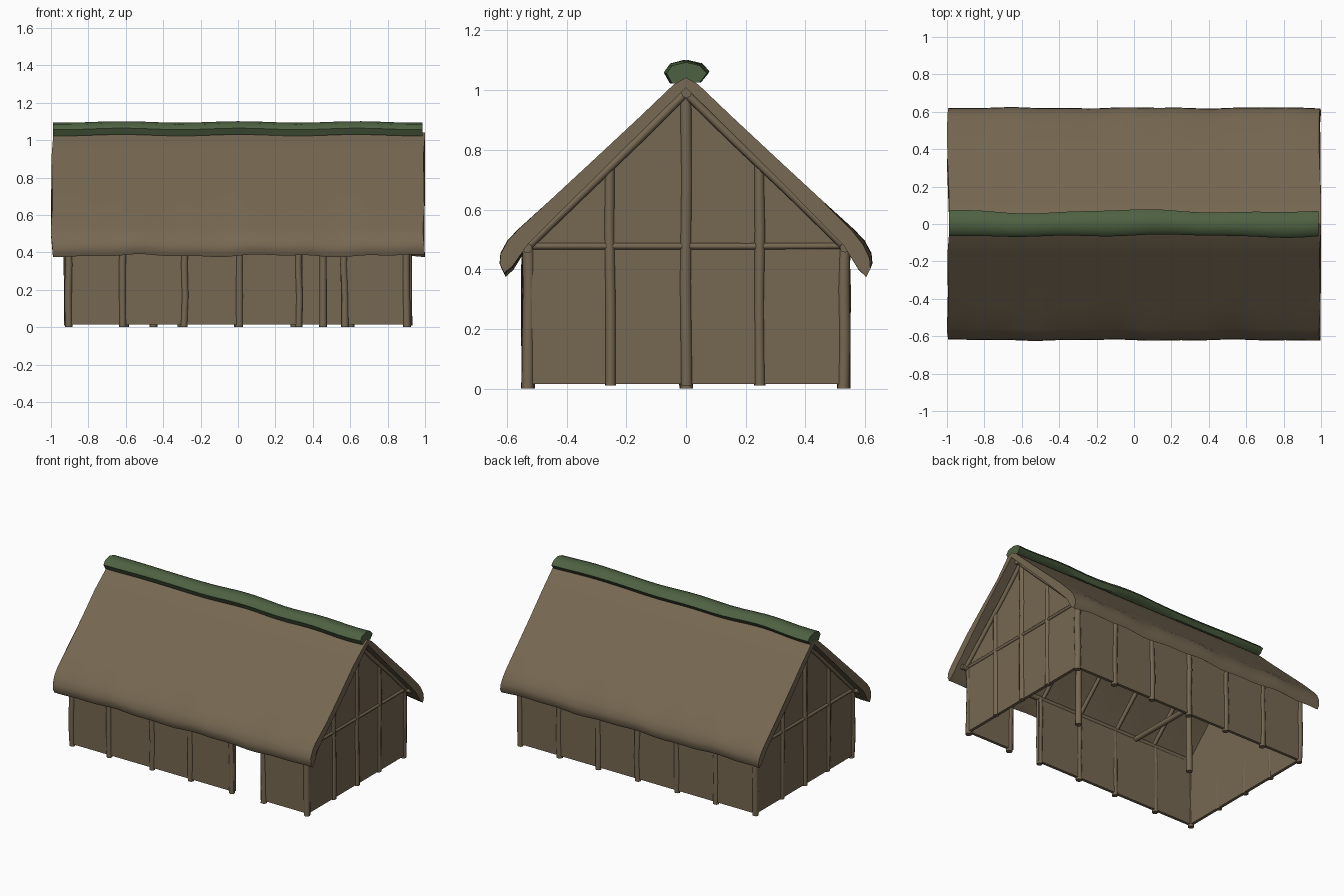
import bpy, bmesh, math, random
from mathutils import Vector

random.seed(4)
if "Cube" in bpy.data.objects:
    bpy.data.objects.remove(bpy.data.objects["Cube"], do_unlink=True)


def make_material(name, colour):
    mat = bpy.data.materials.new(name)
    mat.use_nodes = True
    mat.diffuse_color = (*colour, 1)
    node = next(n for n in mat.node_tree.nodes if n.type == 'BSDF_PRINCIPLED')
    node.inputs["Base Color"].default_value = (*colour, 1)
    return mat


BROWN = make_material("weathered brown", (0.181, 0.138, 0.084))
GREEN = make_material("moss green", (0.076, 0.12, 0.054))


def finish(name, bm, mat, smooth=True):
    bmesh.ops.recalc_face_normals(bm, faces=bm.faces[:])
    mesh = bpy.data.meshes.new(name)
    bm.to_mesh(mesh)
    bm.free()
    mesh.materials.append(mat)
    obj = bpy.data.objects.new(name, mesh)
    bpy.context.collection.objects.link(obj)
    if smooth:
        bpy.ops.object.select_all(action='DESELECT')
        obj.select_set(True)
        bpy.context.view_layer.objects.active = obj
        bpy.ops.object.shade_smooth_by_angle(angle=math.radians(50))
    return obj


def loft(name, rings, mat):
    """Join equal closed rings into a capped solid."""
    bm = bmesh.new()
    loops = [[bm.verts.new(p) for p in ring] for ring in rings]
    count = len(loops[0])
    for a, b in zip(loops, loops[1:]):
        for i in range(count):
            j = (i + 1) % count
            bm.faces.new((a[i], a[j], b[j], b[i]))
    bm.faces.new(loops[0])
    bm.faces.new(loops[-1])
    return finish(name, bm, mat)


def pole(name, start, end, radius, wobble=0.0):
    """Round timber with a slightly crooked middle."""
    start, end = Vector(start), Vector(end)
    turn = (end - start).to_track_quat('Z', 'Y')
    rings = []
    for t in (0, 0.35, 0.7, 1):
        off = Vector((random.uniform(-wobble, wobble), random.uniform(-wobble, wobble), 0))
        r = radius * random.uniform(0.93, 1.05)
        centre = start.lerp(end, t)
        rings.append([centre + turn @ (off + Vector((r * math.cos(k * math.pi / 4),
                      r * math.sin(k * math.pi / 4), 0))) for k in range(8)])
    return loft(name, rings, BROWN)


def panel(name, outline, axis, low, high):
    """Extrude a flat outline along x or y into a wall."""
    def place(u, z, d):
        return (d, u, z) if axis == 'x' else (u, d, z)
    obj = loft(name, [[place(u, z, d) for u, z in outline] for d in (low, high)], BROWN)
    return obj


def under_roof(y):
    return 1.0 - abs(y) * 0.99


WALL_X, WALL_Y, FLOOR, PLATE = 0.905, 0.527, 0.015, 0.475
DOOR_L, DOOR_R = 0.345, 0.55

# Long walls, with the doorway open in the front
for label, x0, x1, side in (("front_wall_long", -WALL_X, DOOR_L, -1),
                            ("front_wall_short", DOOR_R, WALL_X, -1),
                            ("back_wall", -WALL_X, WALL_X, 1)):
    panel(label, [(x0, FLOOR), (x1, FLOOR), (x1, PLATE), (x0, PLATE)], 'y',
          side * WALL_Y - 0.01, side * WALL_Y + 0.01)

# Gable walls with their posts, cross beam and rafters
gable = [(-WALL_Y, FLOOR), (WALL_Y, FLOOR), (WALL_Y, PLATE), (0, 1.0), (-WALL_Y, PLATE)]
for side, label in ((1, "left"), (-1, "right")):
    x = side * WALL_X
    panel(label + "_gable_wall", gable, 'x', x - 0.01, x + 0.01)
    for y, r in ((-0.255, 0.018), (0, 0.02), (0.245, 0.018)):
        pole(label + "_gable_post", (x + side * 0.006, y, 0.01),
             (x + side * 0.006, y, under_roof(y)), r, 0.003)
    pole(label + "_gable_beam", (x + side * 0.01, -0.53, 0.477),
         (x + side * 0.01, 0.53, 0.477), 0.011, 0.002)
    for y in (-1, 1):
        pole(label + "_gable_rafter", (x + side * 0.02, y * 0.54, 0.465),
             (x + side * 0.02, 0, 0.99), 0.014, 0.002)

# Wall posts, spaced around the doorway in front
front_posts = (-0.905, -0.615, -0.285, 0.01, 0.325, 0.568, 0.9)
back_posts = [-0.905 + i * 1.81 / 6 for i in range(7)]
for label, spots, side in (("front_post", front_posts, -1), ("back_post", back_posts, 1)):
    for x in spots:
        pole(label, (x, side * (WALL_Y + 0.002), 0.0), (x, side * (WALL_Y + 0.002), PLATE),
             0.02, 0.004)

# Wall plates and ridge pole
for y, z in ((-0.53, 0.472), (0.53, 0.472), (0, 0.992)):
    pole("ridge_pole" if y == 0 else "wall_plate", (-0.96, y, z), (0.96, y, z), 0.017, 0.002)

# Inner posts, tie beams and rafters
for x in (-0.45, 0.455):
    pole("inner_post", (x, 0, 0.0), (x, 0, 0.985), 0.02, 0.004)
    pole("tie_beam", (x, -0.53, 0.46), (x, 0.53, 0.46), 0.017, 0.003)
for x in back_posts[1:-1]:
    for y in (-1, 1):
        pole("inner_rafter", (x, y * 0.53, 0.475), (x, 0, 0.99), 0.013, 0.003)

# Thatched roof: a thick folded profile with uneven eaves
outer = [(0.04, 1.02), (0.15, 0.915), (0.3, 0.775), (0.45, 0.636), (0.56, 0.53),
         (0.595, 0.49), (0.618, 0.445), (0.621, 0.41), (0.607, 0.382)]
inner = [(0.58, 0.405), (0.53, 0.48), (0.3, 0.712)]
half = outer + inner
profile = [(0, 1.042)] + half + [(0, 1.008)] + [(-y, z) for y, z in reversed(half)]
rings = []
STEPS = 32
for i in range(STEPS + 1):
    x = -0.99 + 1.98 * i / STEPS
    ring = []
    for y, z in profile:
        droop = max(0.0, (abs(y) - 0.5) / 0.12)
        phase = 1.3 if y > 0 else 0.0
        wave = droop * (0.006 * math.sin(9 * x + phase) + 0.004 * math.sin(21 * x + 2 * phase))
        end = 0.006 * math.sin(14 * z + y * 5) if i in (0, STEPS) else 0
        ring.append((x + end + math.copysign(0.004, x), y + 0.4 * math.copysign(wave, y * wave + 1e-9)
                     if y else y, z + wave))
    rings.append(ring)
loft("thatched_roof", rings, BROWN)

# Mossy ridge cap: lumpy flattened roll
cap = [(-0.045, 1.026), (0.045, 1.03), (0.068, 1.06), (0.045, 1.086),
       (0, 1.097), (-0.045, 1.086), (-0.063, 1.06)]
rings = []
for i in range(25):
    x = -0.99 + 1.977 * i / 24
    sway = 0.006 * math.sin(5 * x + 1.2) + 0.003 * math.sin(13 * x)
    lift = 0.004 * math.sin(10 * x + 1.5)
    swell = 1 + 0.06 * math.sin(7 * x + 2)
    rings.append([(x, y * swell + sway, z + lift) for y, z in cap])
loft("ridge_cap", rings, GREEN)
